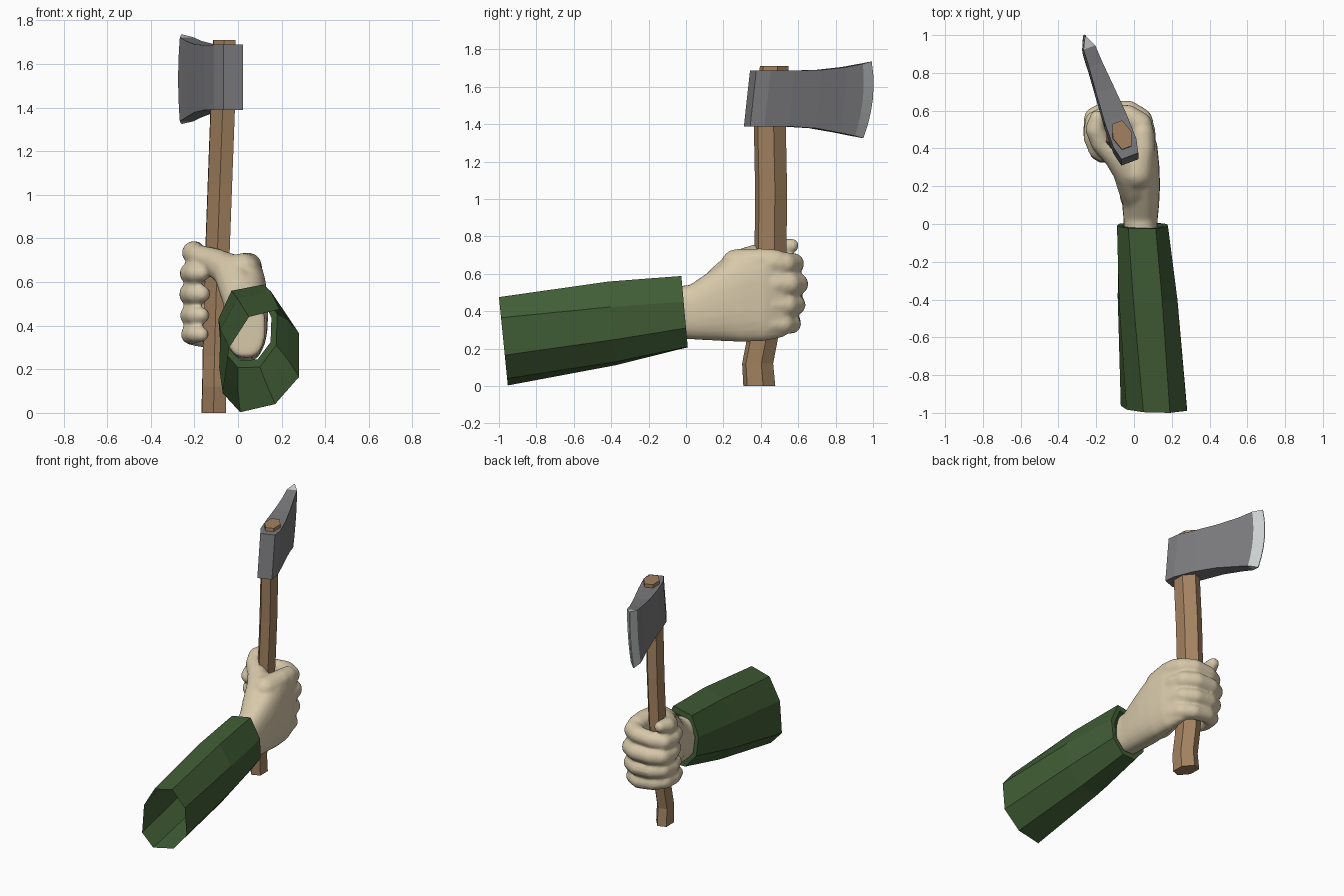
import bpy, bmesh, math
from mathutils import Vector, Matrix

if "Cube" in bpy.data.objects:
    bpy.data.objects.remove(bpy.data.objects["Cube"])


def material(name, rgb):
    m = bpy.data.materials.new(name)
    m.diffuse_color = (*rgb, 1)
    m.use_nodes = True
    m.node_tree.nodes["Principled BSDF"].inputs["Base Color"].default_value = m.diffuse_color
    return m


SKIN = material("skin", (0.68, 0.58, 0.40))
CLOTH = material("green cloth", (0.052, 0.11, 0.036))
WOOD = material("wood", (0.36, 0.22, 0.115))
STEEL = material("steel", (0.20, 0.20, 0.21))
EDGE = material("sharpened steel", (0.60, 0.63, 0.63))


def finish(name, bm, mats):
    me = bpy.data.meshes.new(name)
    bm.to_mesh(me)
    bm.free()
    ob = bpy.data.objects.new(name, me)
    bpy.context.collection.objects.link(ob)
    for m in mats:
        me.materials.append(m)
    return ob


def loft(bm, rings, caps=True, light_last=False):
    """Bridge equal-length rings of points with quads."""
    vs = [[bm.verts.new(p) for p in r] for r in rings]
    n = len(vs[0])
    for k, (a, b) in enumerate(zip(vs, vs[1:])):
        for i in range(n):
            j = (i + 1) % n
            f = bm.faces.new((a[i], a[j], b[j], b[i]))
            f.material_index = int(light_last and k == len(vs) - 2)
    if caps:
        bm.faces.new(vs[0])
        f = bm.faces.new(vs[-1])
        f.material_index = int(light_last)
    bmesh.ops.recalc_face_normals(bm, faces=bm.faces[:])


# The axe is turned so the blade points forward and slightly left
ANG = math.radians(20.5)
FWD = Vector((-math.sin(ANG), math.cos(ANG), 0))
SIDE = Vector((math.cos(ANG), math.sin(ANG), 0))

# Handle: gently bent six-sided shaft
hexagon = [(-.08, -.03), (0, -.058), (.08, -.03), (.08, .03), (0, .058), (-.08, .03)]
path = [(-.112, .392, 0, 1), (-.11, .383, .12, .97), (-.108, .41, .26, .97),
        (-.095, .452, .72, 1), (-.083, .455, 1.05, 1), (-.07, .448, 1.4, 1),
        (-.063, .472, 1.71, .9)]
bm = bmesh.new()
loft(bm, [[Vector((x, y, z)) + FWD * u * s + SIDE * v * s for u, v in hexagon]
          for x, y, z, s in path])
finish("axe_handle", bm, [WOOD])

# Axe head: stations of (forward, half thickness, bottom, top, edge bulge)
stations = [(-.125, .048, 1.388, 1.688, 0), (-.05, .065, 1.388, 1.688, 0),
            (.09, .062, 1.388, 1.686, 0), (.25, .050, 1.378, 1.69, 0),
            (.39, .038, 1.355, 1.705, .01), (.485, .033, 1.337, 1.722, .022),
            (.545, .003, 1.325, 1.735, .03)]
rings = []
for u, w, lo, hi, bulge in stations:
    ring = []
    for side, levels in ((-1, range(7)), (1, range(6, -1, -1))):
        for k in levels:
            t = k / 3 - 1
            z = lo + (hi - lo) * k / 6
            base = Vector((-.066, .46 + (z - 1.54) * .11, z))
            ring.append(base + FWD * (u + bulge * (1 - t * t)) + SIDE * side * w)
    rings.append(ring)
bm = bmesh.new()
loft(bm, rings, light_last=True)
finish("axe_head", bm, [STEEL, EDGE])

# Sleeve: open eight-sided tube with a narrow lip at the wrist
near = [(.01, .003), (.17, .04), (.28, .165), (.28, .365),
        (.19, .475), (.05, .44), (-.04, .30), (-.07, .09)]
far = [(0, .207), (.1, .21), (.175, .31), (.18, .45),
       (.115, .588), (-.03, .56), (-.09, .43), (-.08, .30)]
r0 = [Vector((x, -1 + .1 * (.475 - z), z)) for x, z in near]
r2 = [Vector((x, .01 - .09 * (z - .2), z)) for x, z in far]
mid = [a.lerp(b, .6) for a, b in zip(r0, r2)]
c1 = sum(mid, Vector()) / 8
r1 = [c1 + (p - c1) * 1.07 for p in mid]
c2 = sum(r2, Vector()) / 8
lip = [c2 + (p - c2) * .8 for p in r2]
bm = bmesh.new()
loft(bm, [r0, r1, r2, lip], caps=False)
finish("sleeve", bm, [CLOTH])

# Hand: palm loft plus finger chains, fused into one smooth surface
bm = bmesh.new()
palm = [(-.04, .035, .395, .09, .14), (.02, .035, .395, .09, .145),
        (.1, .035, .42, .098, .175),
        (.2, .035, .45, .103, .21), (.3, .045, .475, .09, .24),
        (.42, .048, .485, .075, .245), (.52, .03, .48, .06, .22),
        (.57, .01, .48, .04, .18)]
rings = []
for y, xc, zc, rx, rz in palm:
    ring = []
    for i in range(24):
        a = math.tau * i / 24
        c, s = math.cos(a), math.sin(a)
        ring.append(Vector((xc + rx * math.copysign(abs(c) ** .8, c), y,
                            zc + rz * math.copysign(abs(s) ** .8, s))))
    rings.append(ring)
loft(bm, rings)


def chain(points):
    """Close-set spheres along a path of (x, y, z, radius)."""
    for a, b in zip(points, points[1:]):
        a, b = Vector(a), Vector(b)
        n = max(2, int((b - a).length / .016))
        for i in range(n + 1):
            p = a.lerp(b, i / n)
            bmesh.ops.create_icosphere(bm, subdivisions=2, radius=p[3],
                                       matrix=Matrix.Translation(p.xyz))


# Four fingers: (height, fingertip drop, radius, forward reach)
for z, drop, r, dy in ((.655, -.015, .058, -.01), (.545, .0, .061, .01),
                       (.432, .015, .056, .0), (.33, .03, .052, -.02)):
    chain([(.055, .46 + dy, z, r * 1.05), (.035, .54 + dy, z, r * 1.08),
           (-.03, .585 + dy, z, r), (-.14, .585 + dy, z + drop * .5, r * .98),
           (-.205, .55 + dy, z + drop, r * 1.02), (-.218, .47 + dy, z + drop, r * .9),
           (-.195, .40 + dy, z + drop, r * .82), (-.168, .375 + dy, z + drop, r * .7)])

# Thumb and its base
chain([(.03, .10, .47, .085), (.0, .20, .57, .09), (-.03, .28, .645, .085),
       (-.10, .36, .69, .066), (-.175, .43, .715, .056),
       (-.205, .50, .735, .055), (-.195, .565, .75, .04)])
# Web between thumb and first finger
chain([(.02, .27, .65, .085), (.045, .40, .67, .068), (.045, .48, .67, .062)])
# Heel of the palm
chain([(.0, .15, .36, .08), (-.01, .27, .34, .075), (.0, .36, .33, .06)])

hand = finish("hand", bm, [SKIN])
rm = hand.modifiers.new("fuse", 'REMESH')
rm.mode = 'VOXEL'
rm.voxel_size = .011
rm.use_smooth_shade = True
sm = hand.modifiers.new("soften", 'SMOOTH')
sm.factor = .5
sm.iterations = 8
for p in hand.data.polygons:
    p.use_smooth = True
